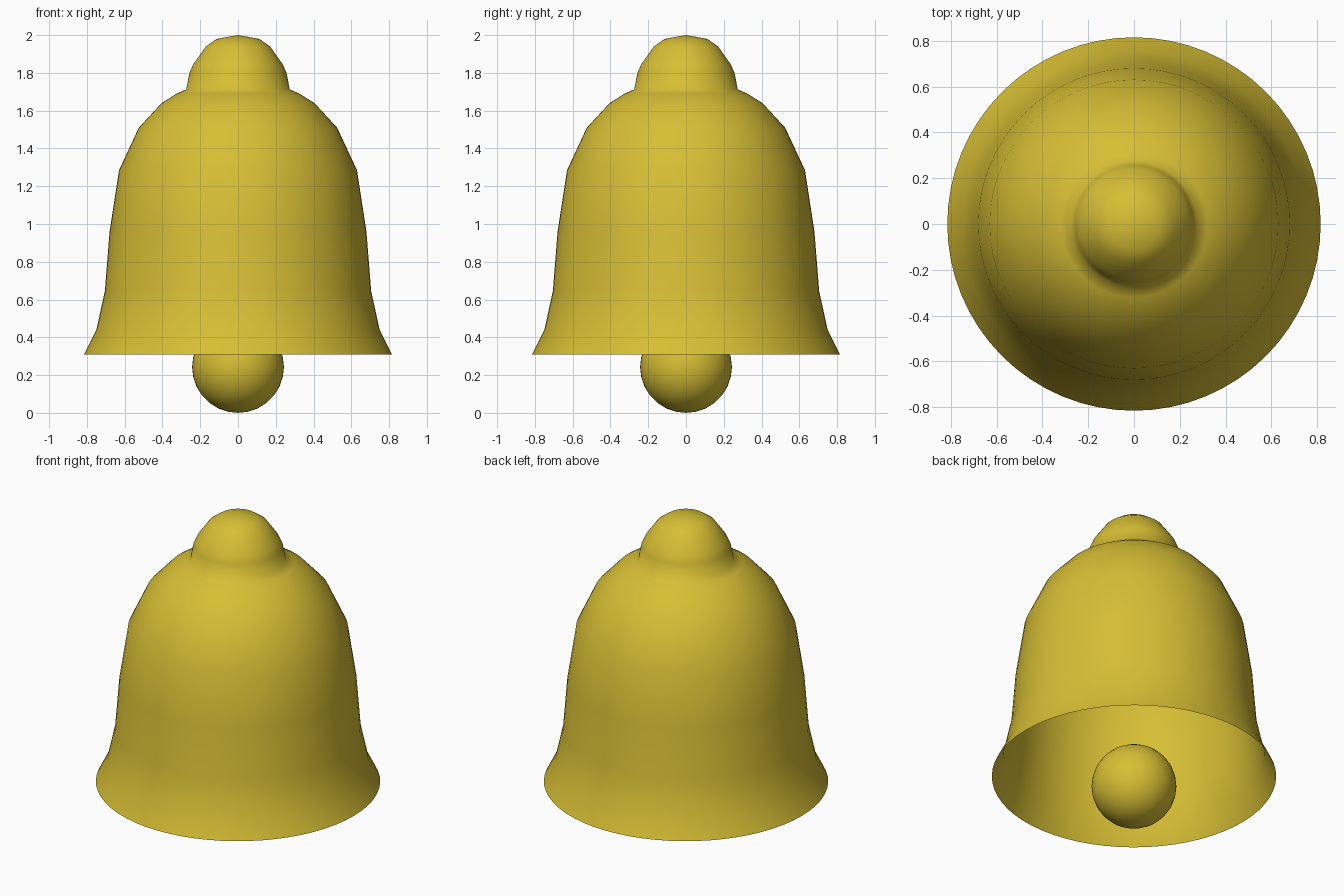
import bpy, bmesh, math

if "Cube" in bpy.data.objects:
    bpy.data.objects.remove(bpy.data.objects["Cube"])

gold = bpy.data.materials.new("golden yellow")
gold.diffuse_color = (0.68, 0.52, 0.035, 1)
gold.use_nodes = True
gold.node_tree.nodes["Principled BSDF"].inputs["Base Color"].default_value = gold.diffuse_color


def lathe(name, profile, steps=64):
    """Spin an (r, z) profile around the z axis into a smooth surface."""
    bm = bmesh.new()
    verts = [bm.verts.new((r, 0, z)) for r, z in profile]
    edges = [bm.edges.new(p) for p in zip(verts, verts[1:])]
    bmesh.ops.spin(bm, geom=verts + edges, cent=(0, 0, 0), axis=(0, 0, 1),
                   angle=2 * math.pi, steps=steps)
    bmesh.ops.remove_doubles(bm, verts=bm.verts[:], dist=1e-4)
    bmesh.ops.recalc_face_normals(bm, faces=bm.faces[:])
    # open shells: make sure the side faces point outwards
    if sum(f.normal.dot(f.calc_center_median() - f.calc_center_median().project((0, 0, 1)))
           for f in bm.faces) < 0:
        bmesh.ops.reverse_faces(bm, faces=bm.faces[:])
    for f in bm.faces:
        f.smooth = True
    mesh = bpy.data.meshes.new(name)
    bm.to_mesh(mesh)
    bm.free()
    mesh.materials.append(gold)
    ob = bpy.data.objects.new(name, mesh)
    bpy.context.collection.objects.link(ob)
    return ob


# Bell shell with crown knob, open at the bottom
lathe("bell_body", [
    (0.815, 0.31), (0.75, 0.44), (0.705, 0.645), (0.68, 0.96), (0.63, 1.285),
    (0.525, 1.51), (0.405, 1.64), (0.32, 1.693), (0.274, 1.712), (0.257, 1.80),
    (0.237, 1.845), (0.17, 1.94), (0.113, 1.98), (0.0, 2.0)])

# Clapper ball hanging in the mouth
R, N = 0.243, 14
lathe("clapper", [(R * math.sin(math.pi * i / N), R - R * math.cos(math.pi * i / N))
                  for i in range(N + 1)], 48)
